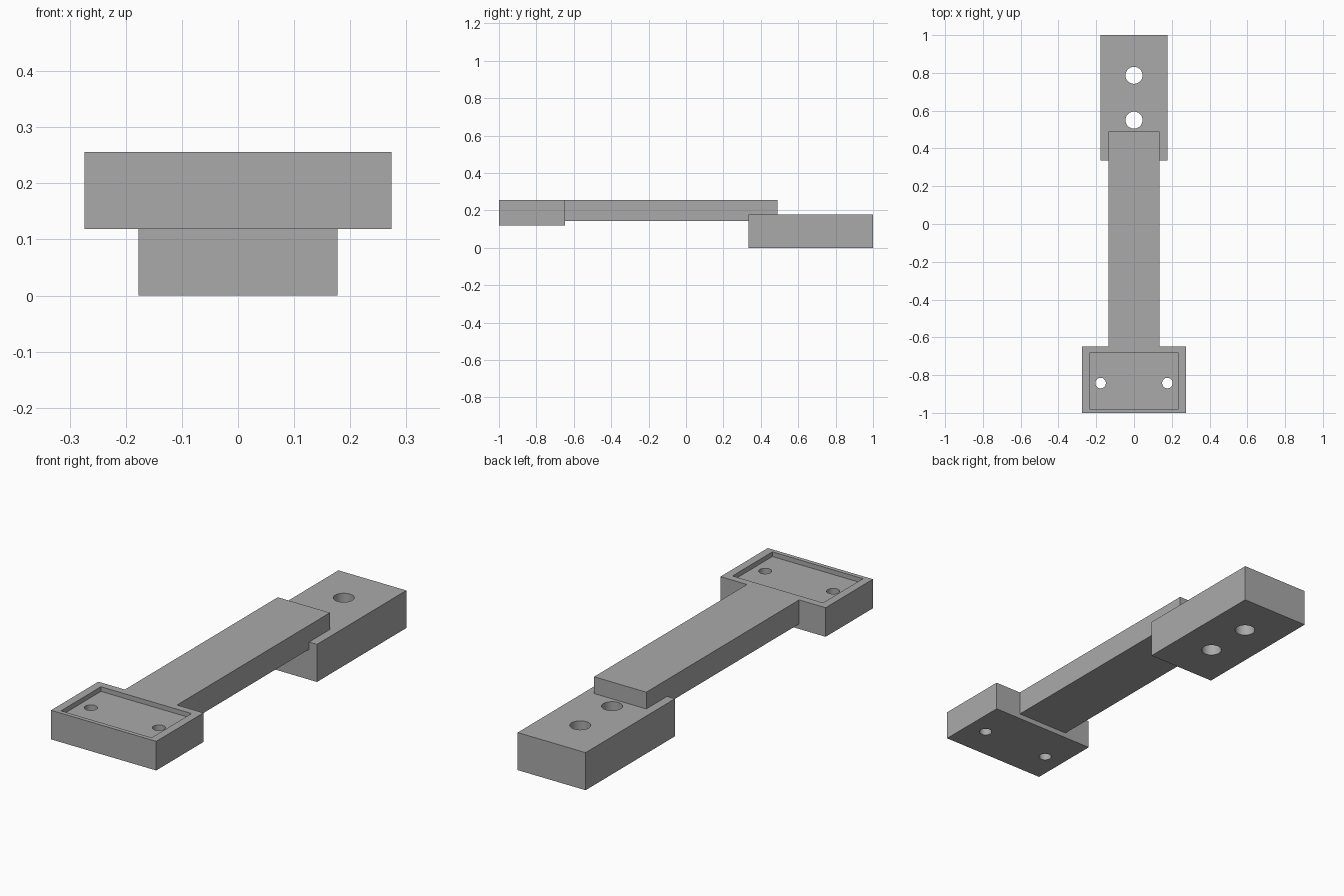
import bpy
from math import radians
from mathutils import Vector

if "Cube" in bpy.data.objects:
    bpy.data.objects.remove(bpy.data.objects["Cube"], do_unlink=True)

grey = bpy.data.materials.new("plain grey")
grey.use_nodes = True
colour = (0.40, 0.40, 0.40, 1)
grey.diffuse_color = colour
grey.node_tree.nodes["Principled BSDF"].inputs["Base Color"].default_value = colour


def block(name, low, high):
    """Box between two opposite corners."""
    low, high = Vector(low), Vector(high)
    bpy.ops.mesh.primitive_cube_add(size=1)
    ob = bpy.context.object
    ob.name = name
    for v in ob.data.vertices:
        v.co = (low + high) / 2 + v.co * (high - low)
    ob.data.materials.append(grey)
    return ob


def drill(x, y, radius):
    """Upright cylinder used as a hole cutter."""
    bpy.ops.mesh.primitive_cylinder_add(vertices=48, radius=radius, depth=1, location=(x, y, 0))
    ob = bpy.context.object
    ob.name = "hole_cutter"
    ob.data.materials.append(grey)
    return ob


def combine(target, tool, operation):
    """Apply a boolean and remove the tool object."""
    mod = target.modifiers.new(operation, "BOOLEAN")
    mod.operation = operation
    mod.solver = "EXACT"
    mod.object = tool
    bpy.context.view_layer.objects.active = target
    bpy.ops.object.modifier_apply(modifier=mod.name)
    bpy.data.objects.remove(tool, do_unlink=True)


def finish(ob):
    """Smooth hole walls, keep the edges sharp."""
    bpy.ops.object.select_all(action="DESELECT")
    ob.select_set(True)
    bpy.context.view_layer.objects.active = ob
    bpy.ops.object.shade_smooth_by_angle(angle=radians(30))


TOP = 0.256

# Wide head and long arm in one piece
head = block("head_and_arm", (-0.274, -1, 0.119), (0.274, -0.648, TOP))
combine(head, block("arm", (-0.136, -0.66, 0.143), (0.136, 0.49, TOP)), "UNION")

# Shallow tray in the head, with two screw holes
combine(head, block("tray_cutter", (-0.236, -0.98, TOP - 0.022), (0.236, -0.683, 0.4)), "DIFFERENCE")
for x in (-0.177, 0.177):
    combine(head, drill(x, -0.842, 0.028), "DIFFERENCE")
finish(head)

# Mounting block with two larger holes
mount = block("mounting_block", (-0.177, 0.335, 0), (0.177, 1, 0.177))
for y in (0.55, 0.787):
    combine(mount, drill(0, y, 0.045), "DIFFERENCE")
finish(mount)
